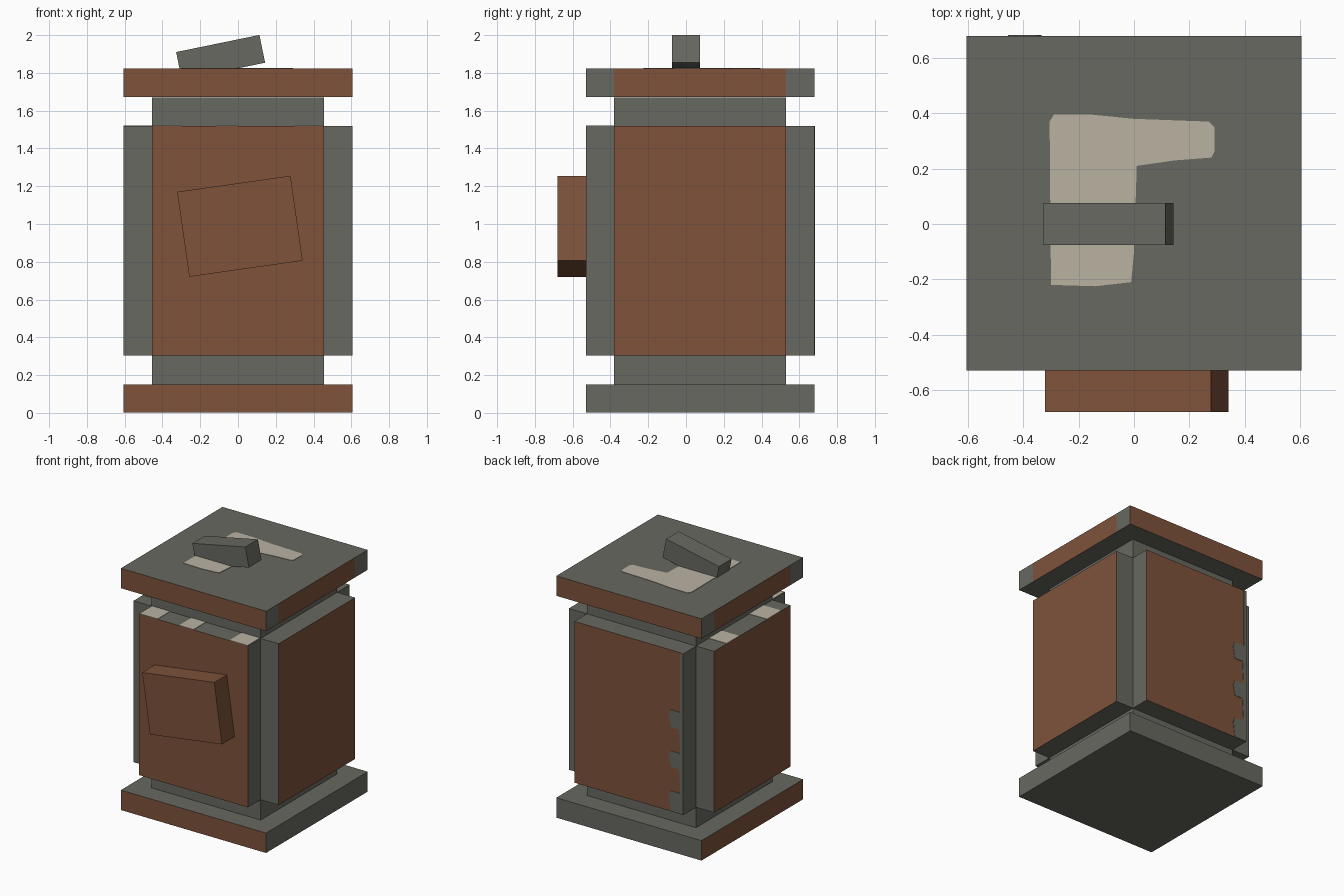
import bpy, bmesh
from math import radians
from mathutils import Matrix, Vector

cube = bpy.data.objects.get("Cube")
if cube:
    bpy.data.objects.remove(cube, do_unlink=True)


def material(name, rgb):
    m = bpy.data.materials.new(name)
    m.use_nodes = True
    m.diffuse_color = (*rgb, 1)
    m.node_tree.nodes["Principled BSDF"].inputs["Base Color"].default_value = (*rgb, 1)
    return m


MATS = [material("stone grey", (0.14, 0.14, 0.12)),
        material("rust brown", (0.21, 0.085, 0.044)),
        material("worn cream", (0.49, 0.45, 0.36))]
GREY, BROWN, CREAM = range(3)
MID_Y = 0.075            # depth centre of the body
CORE, WIDE = 0.455, 0.605  # half widths
THICK = 0.15


def finish(bm, name):
    mesh = bpy.data.meshes.new(name)
    bm.normal_update()
    bm.to_mesh(mesh)
    bm.free()
    for m in MATS:
        mesh.materials.append(m)
    obj = bpy.data.objects.new(name, mesh)
    bpy.context.collection.objects.link(obj)
    return obj


def box(name, size, centre, rule=lambda n, c: GREY, tilt=0, cuts=()):
    """Box coloured per face by rule(normal, centre), split at the given y values."""
    bm = bmesh.new()
    bmesh.ops.create_cube(bm, size=1, matrix=Matrix.Translation(centre)
                          @ Matrix.Rotation(radians(tilt), 4, 'Y')
                          @ Matrix.Diagonal((*size, 1)))
    for y in cuts:
        bmesh.ops.bisect_plane(bm, geom=bm.verts[:] + bm.edges[:] + bm.faces[:],
                               plane_co=(0, y, 0), plane_no=(0, 1, 0))
    bm.normal_update()
    for f in bm.faces:
        f.material_index = rule(f.normal, f.calc_center_median())
    return finish(bm, name)


def plate(name, points, place, direction, colour):
    """Thin painted patch: outline mapped to 3D by place, raised along direction."""
    bm = bmesh.new()
    face = bm.faces.new([bm.verts.new(place(*p)) for p in points])
    new = bmesh.ops.extrude_face_region(bm, geom=[face])["geom"]
    bmesh.ops.translate(bm, vec=Vector(direction) * 0.003,
                        verts=[v for v in new if isinstance(v, bmesh.types.BMVert)])
    bmesh.ops.recalc_face_normals(bm, faces=bm.faces)
    for f in bm.faces:
        f.material_index = colour
    return finish(bm, name)


# Base, core and lid
def base_rule(n, c):
    return BROWN if n.y < -0.5 or n.x < -0.5 else GREY


def lid_rule(n, c):
    side_band = abs(n.x) > 0.5 and abs(c.y - MID_Y) < CORE
    return BROWN if abs(n.y) > 0.5 or side_band else GREY


slab = (2 * WIDE, 2 * WIDE, THICK)
box("base", slab, (0, MID_Y, 0.076), base_rule)
box("core", (2 * CORE, 2 * CORE, 1.52), (0, MID_Y, 0.91))
box("lid", slab, (0, MID_Y, 1.747), lid_rule, cuts=(MID_Y - CORE, MID_Y + CORE))

# Four wall panels, brown on the outer face only
for name, d in (("front", (0, -1)), ("back", (0, 1)), ("left", (1, 0)), ("right", (-1, 0))):
    out = Vector((*d, 0))
    size = [THICK if a else 2 * CORE for a in d] + [1.215]
    box(name + "_panel", size, out * (CORE + THICK / 2) + Vector((0, MID_Y, 0.912)),
        lambda n, c, out=out: BROWN if n.dot(out) > 0.5 else GREY)

# Tilted front plaque and lid handle
box("plaque", (0.606, THICK, 0.454), (0.01, -0.605, 0.988), lambda n, c: BROWN, -8.1)
box("handle", (0.45, THICK, THICK), (-0.092, 0, 1.882), tilt=-11.6)

# Worn patch on the lid
plate("lid_patch",
      [(-0.3, -0.22), (-0.14, -0.225), (-0.01, -0.21), (0, -0.1), (0.01, 0.21),
       (0.15, 0.23), (0.28, 0.24), (0.29, 0.26), (0.29, 0.35), (0.27, 0.37),
       (0, 0.38), (-0.15, 0.395), (-0.29, 0.395), (-0.305, 0.37)],
      lambda x, y: (x, y, 1.822), (0, 0, 1), CREAM)

# Worn patches on the panel tops
PANEL_TOP = 1.5195


def top_patch(name, x0, x1, y0, y1):
    plate(name, [(x0, y0), (x1, y0), (x1, y1), (x0, y1)],
          lambda x, y: (x, y, PANEL_TOP), (0, 0, 1), CREAM)


for i, (a, b) in enumerate(((-0.45, -0.3), (-0.12, 0), (0.3, 0.45))):
    top_patch(f"front_top_patch_{i}", a, b, -0.53, -0.38)
for i, (a, b) in enumerate(((0.23, 0.38), (-0.27, -0.1))):
    top_patch(f"right_top_patch_{i}", -WIDE, -CORE, a, b)

# Ragged grey wear along one edge of the back panel
edge = [(-CORE, 0.305), (-CORE, 1.519), (-0.43, 1.519)]
for top, bottom in ((1.07, 0.94), (0.76, 0.64), (0.46, 0.305)):
    edge += [(-0.43, top), (-0.35, top), (-0.335, top - 0.04), (-0.35, bottom)]
    if bottom > 0.4:
        edge += [(-0.42, bottom)]
plate("back_wear", edge, lambda x, z: (x, MID_Y + WIDE, z), (0, 1, 0), GREY)
